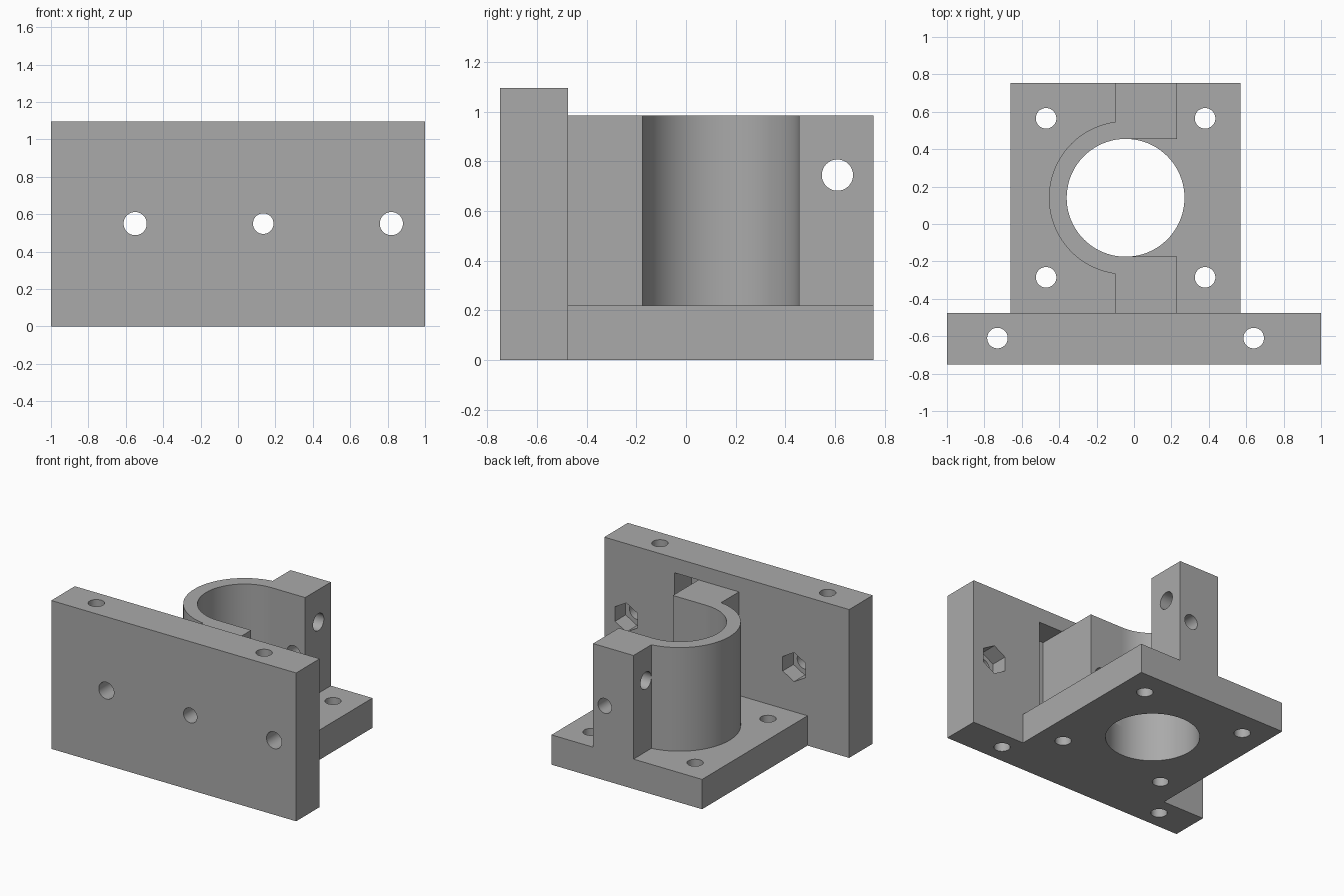
import bpy, bmesh, math
from mathutils import Matrix, Vector

if "Cube" in bpy.data.objects:
    bpy.data.objects.remove(bpy.data.objects["Cube"])

grey = bpy.data.materials.new("plain_grey")
grey.use_nodes = True
grey.diffuse_color = (0.4, 0.4, 0.4, 1)
grey.node_tree.nodes["Principled BSDF"].inputs["Base Color"].default_value = grey.diffuse_color


def finish(name, bm):
    bmesh.ops.recalc_face_normals(bm, faces=bm.faces)
    mesh = bpy.data.meshes.new(name)
    bm.to_mesh(mesh)
    bm.free()
    mesh.materials.append(grey)
    obj = bpy.data.objects.new(name, mesh)
    bpy.context.scene.collection.objects.link(obj)
    return obj


def prism(name, outline, z0, z1):
    bm = bmesh.new()
    face = bm.faces.new([bm.verts.new((x, y, z0)) for x, y in outline])
    top = bmesh.ops.extrude_face_region(bm, geom=[face])["geom"]
    bmesh.ops.translate(bm, vec=(0, 0, z1 - z0),
                        verts=[v for v in top if isinstance(v, bmesh.types.BMVert)])
    return finish(name, bm)


def box(name, x0, x1, y0, y1, z0, z1):
    return prism(name, [(x0, y0), (x1, y0), (x1, y1), (x0, y1)], z0, z1)


def rod(name, start, end, radius, sides=48):
    a, b = Vector(start), Vector(end)
    turn = (b - a).to_track_quat('Z', 'Y').to_matrix().to_4x4()
    bm = bmesh.new()
    bmesh.ops.create_cone(bm, cap_ends=True, segments=sides, radius1=radius, radius2=radius,
                          depth=(b - a).length, matrix=Matrix.Translation((a + b) / 2) @ turn)
    return finish(name, bm)


def combine(target, tool, operation):
    mod = target.modifiers.new(operation, 'BOOLEAN')
    mod.operation, mod.object, mod.solver = operation, tool, 'EXACT'
    graph = bpy.context.evaluated_depsgraph_get()
    mesh = bpy.data.meshes.new_from_object(target.evaluated_get(graph))
    target.modifiers.clear()
    target.data = mesh
    bpy.data.objects.remove(tool)


# Front plate with the relief pocket beside the clamp
bracket = box("clamp_bracket", -1, 1, -0.75, -0.475, 0, 1.095)
combine(bracket, box("relief_pocket", 0.1, 0.426, -0.67, -0.4, 0.22, 0.985), 'DIFFERENCE')

# Base slab, rooted in the plate
combine(bracket, box("base_slab", -0.66, 0.57, -0.6, 0.755, 0, 0.22), 'UNION')

# Open clamp: round back wall with two straight jaws
cx, cy, bore, outer = -0.045, 0.14, 0.315, 0.41
jaw_left, jaw_right = -0.1, 0.23
start = math.acos((jaw_left - cx) / outer)
steps = 40
angles = [start + (2 * math.pi - 2 * start) * i / steps for i in range(steps + 1)]
outline = [(cx + outer * math.cos(a), cy + outer * math.sin(a)) for a in angles]
outline += [(jaw_left, -0.7), (jaw_right, -0.7), (jaw_right, cy - bore), (cx, cy - bore),
            (cx, cy + bore), (jaw_right, cy + bore), (jaw_right, 0.755), (jaw_left, 0.755)]
combine(bracket, prism("clamp", outline, 0.1, 0.985), 'UNION')

# Main bore
combine(bracket, rod("bore", (cx, cy, -0.2), (cx, cy, 1.3), bore, 80), 'DIFFERENCE')

# Vertical screw holes in the base corners and the plate
spots = [(x, y) for x in (-0.47, 0.38) for y in (-0.285, 0.565)] + [(-0.73, -0.61), (0.64, -0.61)]
for x, y in spots:
    combine(bracket, rod("screw_hole", (x, y, -0.2), (x, y, 1.3), 0.055), 'DIFFERENCE')

# Plate bolts with hexagonal nut recesses on the rear
for x in (-0.55, 0.82):
    combine(bracket, rod("bolt_hole", (x, -0.9, 0.55), (x, -0.4, 0.55), 0.062), 'DIFFERENCE')
    nut = rod("nut_recess", (x, -0.6, 0.55), (x, -0.4, 0.55), 0.107, 6)
    combine(bracket, nut, 'DIFFERENCE')

# Clamping bolt through both jaws, and cross hole in the rear jaw
combine(bracket, rod("clamp_hole", (0.135, -0.9, 0.55), (0.135, 0.9, 0.55), 0.055), 'DIFFERENCE')
combine(bracket, rod("cross_hole", (-0.3, 0.61, 0.745), (0.5, 0.61, 0.745), 0.063), 'DIFFERENCE')

bpy.ops.object.select_all(action='DESELECT')
bracket.select_set(True)
bpy.context.view_layer.objects.active = bracket
bpy.ops.object.shade_smooth_by_angle(angle=math.radians(30))
